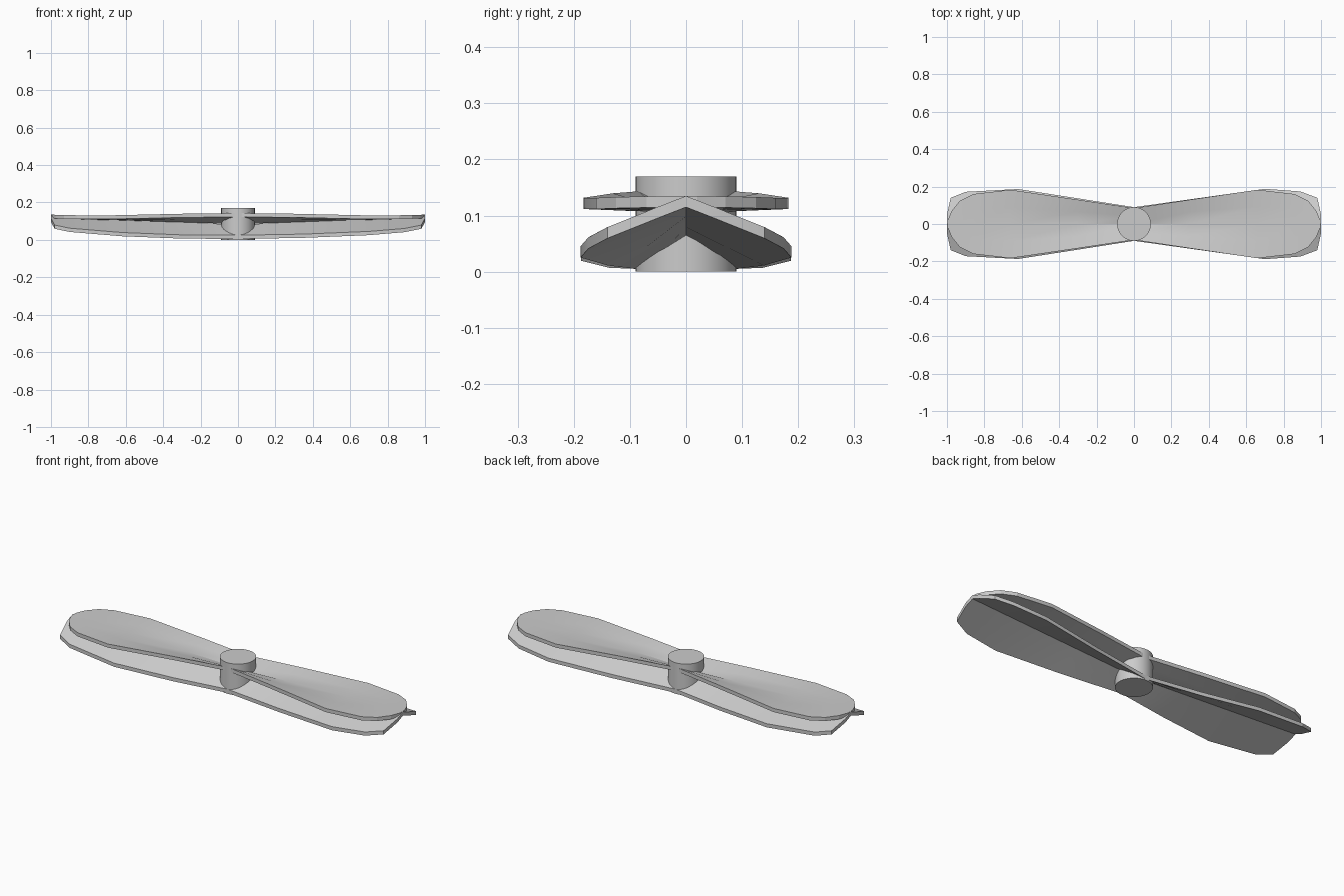
import bpy, bmesh

cube = bpy.data.objects.get("Cube")
if cube:
    bpy.data.objects.remove(cube, do_unlink=True)

grey = bpy.data.materials.new("plain_grey")
grey.use_nodes = True
colour = (0.6, 0.6, 0.6, 1)
grey.diffuse_color = colour
grey.node_tree.nodes["Principled BSDF"].inputs["Base Color"].default_value = colour

THICK = 0.02


def finish(obj, angle):
    obj.data.materials.append(grey)
    bpy.ops.object.select_all(action="DESELECT")
    obj.select_set(True)
    bpy.context.view_layer.objects.active = obj
    bpy.ops.object.shade_smooth_by_angle(angle=angle)


def roof_height(x, y):
    # ridged blade that rises towards its tips
    slope = 0.61 - 0.34 * min(abs(x), 0.65)
    return 0.06 + 0.055 * abs(x) - slope * abs(y)


def valley_height(x, y):
    # valley at the hub that flattens towards the tips
    slope = 0.45 * max(0, 1 - abs(x)) ** 2.3
    return 0.085 + 0.03 * abs(x) + slope * abs(y)


def blade(name, outline, height):
    # loft across the blade, half width given at each station
    bm = bmesh.new()
    grid = []
    for x, w in outline:
        row = []
        for f in (-1, -0.5, 0, 0.5, 1):
            z = height(x, f * w)
            row.append([bm.verts.new((x, f * w, z + t)) for t in (0, THICK)])
        grid.append(row)
    last = len(grid) - 1
    for i in range(last):
        a, b = grid[i], grid[i + 1]
        for j in range(4):
            bm.faces.new([a[j][1], b[j][1], b[j + 1][1], a[j + 1][1]])
            bm.faces.new([a[j][0], a[j + 1][0], b[j + 1][0], b[j][0]])
        for j in (0, 4):
            bm.faces.new([a[j][0], b[j][0], b[j][1], a[j][1]])
    for i in (0, last):
        r = grid[i]
        for j in range(4):
            bm.faces.new([r[j][0], r[j + 1][0], r[j + 1][1], r[j][1]])
    bmesh.ops.recalc_face_normals(bm, faces=bm.faces)
    mesh = bpy.data.meshes.new(name)
    bm.to_mesh(mesh)
    bm.free()
    obj = bpy.data.objects.new(name, mesh)
    bpy.context.collection.objects.link(obj)
    finish(obj, 0.3)


# lower blade, with squarer tips
blade("lower_blade",
      [(-1, 0.05), (-0.98, 0.14), (-0.9, 0.172), (-0.62, 0.187), (-0.3, 0.137),
       (0, 0.09),
       (0.35, 0.139), (0.7, 0.188), (0.89, 0.174), (0.98, 0.14), (1, 0.05)],
      roof_height)

# upper blade, with rounder tips
half = [(0.3, 0.13), (0.66, 0.183), (0.86, 0.16), (0.93, 0.125), (0.975, 0.07), (0.995, 0.02)]
blade("upper_blade",
      [(-x, w) for x, w in reversed(half)] + [(0, 0.085)] + half,
      valley_height)

# central hub
bpy.ops.mesh.primitive_cylinder_add(vertices=48, radius=0.09, depth=0.17,
                                    location=(0, 0, 0.085))
hub = bpy.context.object
hub.name = "hub"
finish(hub, 0.6)
